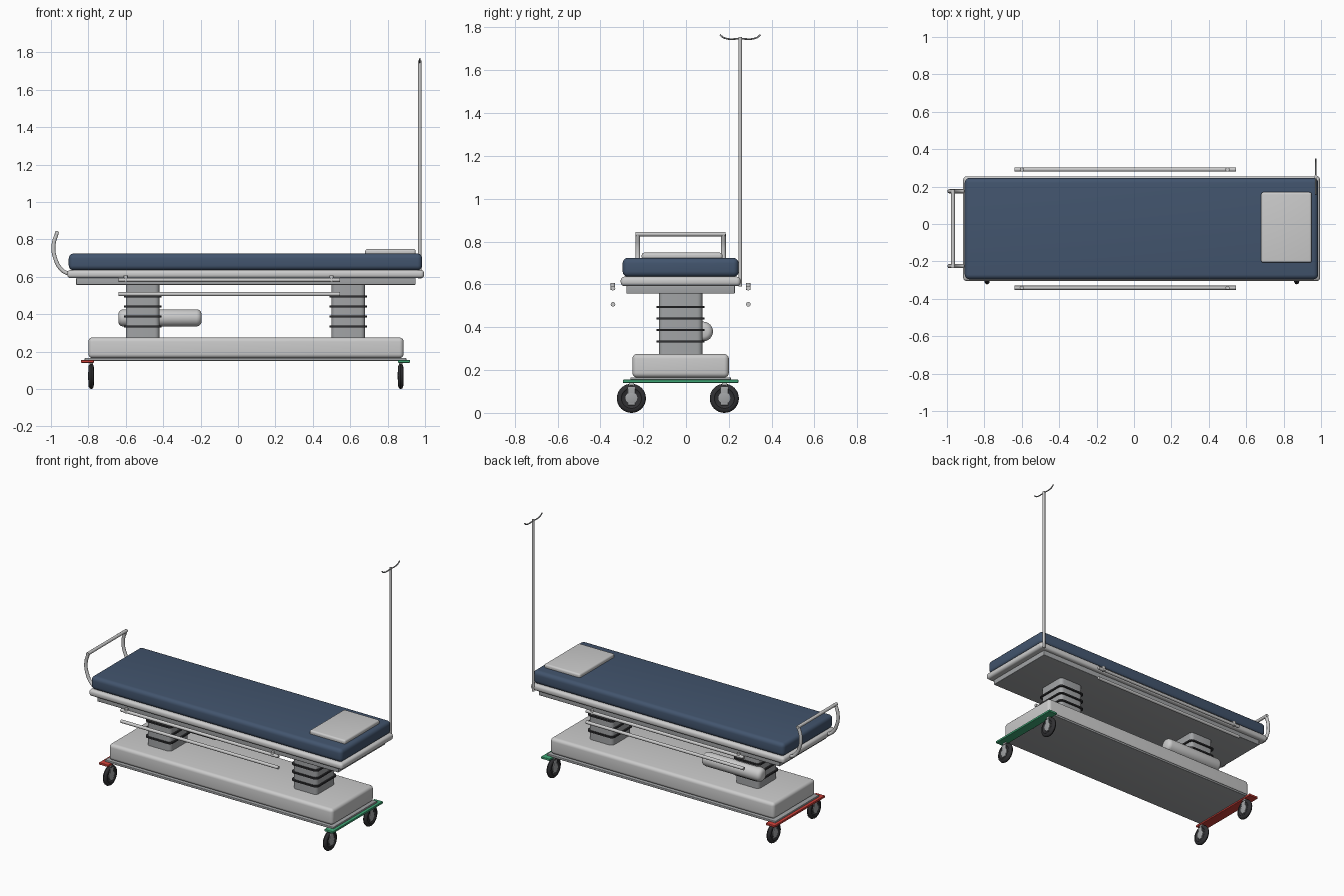
import bpy, bmesh, math
from mathutils import Matrix

if "Cube" in bpy.data.objects:
    bpy.data.objects.remove(bpy.data.objects["Cube"])

YC = -0.025  # lengthwise symmetry line of the trolley


def mat(name, rgb):
    m = bpy.data.materials.new(name)
    m.diffuse_color = (*rgb, 1)
    m.use_nodes = True
    m.node_tree.nodes["Principled BSDF"].inputs["Base Color"].default_value = m.diffuse_color
    return m


BLUE = mat("navy_vinyl", (0.055, 0.09, 0.155))
BLACK = mat("black_rubber", (0.03, 0.03, 0.033))
RED = mat("red_pedal", (0.6, 0.05, 0.04))
GREEN = mat("green_pedal", (0.05, 0.38, 0.18))
WHITE = mat("white_linen", (0.75, 0.75, 0.77))
STEEL = mat("grey_steel", (0.36, 0.37, 0.38))


def finish(ob, material=None):
    if material:
        ob.data.materials.append(material)
    bpy.ops.object.select_all(action='DESELECT')
    ob.select_set(True)
    bpy.context.view_layer.objects.active = ob
    bpy.ops.object.shade_smooth_by_angle(angle=math.radians(40))
    return ob


def from_bmesh(bm, name, material=None):
    me = bpy.data.meshes.new(name)
    bm.to_mesh(me)
    bm.free()
    ob = bpy.data.objects.new(name, me)
    bpy.context.collection.objects.link(ob)
    return finish(ob, material)


def box(name, x, y, z, bevel=0.0, material=None, vertical_only=False):
    """Box from (min, max) ranges, with rounded edges."""
    bm = bmesh.new()
    size = [r[1] - r[0] for r in (x, y, z)]
    mid = [(r[0] + r[1]) / 2 for r in (x, y, z)]
    bmesh.ops.create_cube(bm, size=1, matrix=Matrix.Translation(mid) @ Matrix.Diagonal((*size, 1)))
    if bevel:
        edges = [e for e in bm.edges
                 if not vertical_only or abs(e.verts[0].co.z - e.verts[1].co.z) > 1e-4]
        bmesh.ops.bevel(bm, geom=edges, offset=bevel, segments=5, profile=0.5, affect='EDGES')
    return from_bmesh(bm, name, material)


def lathe_x(name, profile, centre, material=None, n=32):
    """Revolve (x, radius) points about an axis parallel to x."""
    bm = bmesh.new()
    rings = []
    for px, r in profile:
        rings.append([bm.verts.new((centre[0] + px,
                                    centre[1] + r * math.cos(2 * math.pi * i / n),
                                    centre[2] + r * math.sin(2 * math.pi * i / n))) for i in range(n)])
    for a, b in zip(rings, rings[1:]):
        for i in range(n):
            j = (i + 1) % n
            bm.faces.new((a[i], a[j], b[j], b[i]))
    bm.faces.new(rings[0])
    bm.faces.new(rings[-1])
    bmesh.ops.recalc_face_normals(bm, faces=bm.faces)
    return from_bmesh(bm, name, material)


def tube(name, points, radius, smooth=False, material=None):
    """Round bar along a path."""
    cu = bpy.data.curves.new(name, 'CURVE')
    cu.dimensions = '3D'
    cu.bevel_depth = radius
    cu.bevel_resolution = 3
    cu.use_fill_caps = True
    if smooth:
        sp = cu.splines.new('BEZIER')
        sp.bezier_points.add(len(points) - 1)
        for p, co in zip(sp.bezier_points, points):
            p.co = co
            p.handle_left_type = p.handle_right_type = 'AUTO'
    else:
        sp = cu.splines.new('POLY')
        sp.points.add(len(points) - 1)
        for p, co in zip(sp.points, points):
            p.co = (*co, 1)
    ob = bpy.data.objects.new(name, cu)
    bpy.context.collection.objects.link(ob)
    bpy.ops.object.select_all(action='DESELECT')
    ob.select_set(True)
    bpy.context.view_layer.objects.active = ob
    bpy.ops.object.convert(target='MESH')
    return finish(bpy.context.object, material)


def span(half):
    return (YC - half, YC + half)


# Bed top: mattress, pillow, rounded frame and lower deck
box("mattress", (-0.905, 0.985), span(0.271), (0.635, 0.724), 0.026, BLUE)
box("pillow", (0.68, 0.95), (-0.207, 0.17), (0.715, 0.748), 0.012, WHITE)
box("bed_frame", (-0.913, 0.995), span(0.28), (0.592, 0.636), 0.018)
box("lower_deck", (-0.865, 0.95), span(0.253), (0.557, 0.594), 0.004, STEEL)

# Base cover and plate
box("base_cover", (-0.80, 0.885), span(0.225), (0.165, 0.275), 0.022)
box("base_plate", (-0.82, 0.90), span(0.235), (0.15, 0.166), 0.004, STEEL)

# Lifting columns with dark bellows rings
for label, cx in (("foot", -0.51), ("head", 0.59)):
    box(f"{label}_column", (cx - 0.09, cx + 0.09), span(0.102), (0.27, 0.56), 0.025, STEEL, True)
    for i, z in enumerate((0.333, 0.387, 0.441, 0.495)):
        box(f"{label}_column_ring_{i}", (cx - 0.1, cx + 0.1), span(0.112), (z - 0.005, z + 0.005),
            0.025, BLACK, True)

# Horizontal cylinder beside the foot column
cyl = [(0, 0.024), (0.005, 0.035), (0.014, 0.043), (0.026, 0.046),
       (0.419, 0.046), (0.431, 0.043), (0.44, 0.035), (0.445, 0.024)]
lathe_x("gas_cylinder", cyl, (-0.64, 0.08, 0.38))

# Castors and brake pedals
tire = [(-0.009, 0.04), (-0.014, 0.047), (-0.013, 0.057), (-0.008, 0.065), (0, 0.068),
        (0.008, 0.065), (0.013, 0.057), (0.014, 0.047), (0.009, 0.04)]
hub = [(-0.016, 0.02), (-0.014, 0.028), (0.014, 0.028), (0.016, 0.02)]
for end, wx in (("foot", -0.785), ("head", 0.87)):
    for side, wy in (("front", YC - 0.217), ("back", YC + 0.217)):
        wy -= 0.013
        lathe_x(f"{end}_{side}_tire", tire, (wx, wy, 0.068), BLACK)
        lathe_x(f"{end}_{side}_hub", hub, (wx, wy, 0.07), STEEL, 16)
        box(f"{end}_{side}_fork", (wx - 0.015, wx + 0.015), (wy - 0.018, wy + 0.018),
            (0.035, 0.122), 0.004, STEEL)
        box(f"{end}_{side}_stem", (wx - 0.01, wx + 0.01), (wy - 0.012, wy + 0.012), (0.12, 0.155))
box("red_brake_pedal", (-0.84, -0.77), span(0.27), (0.14, 0.155), 0.004, RED)
box("green_brake_pedal", (0.855, 0.92), span(0.27), (0.14, 0.155), 0.004, GREEN)

# Folded side rails with pivot stubs
for side, s in (("front", -1), ("back", 1)):
    y = YC + s * 0.316
    for level, z in (("upper", 0.583), ("lower", 0.507)):
        tube(f"{side}_{level}_rail", [(-0.64, y, z), (0.545, y, z)], 0.011)
    for i, x in enumerate((-0.6, 0.5)):
        tube(f"{side}_rail_stub_{i}", [(x, y, 0.573), (x, y, 0.606)], 0.011)

# Push handle at the foot end
for side, y in (("front", YC - 0.2), ("back", YC + 0.2)):
    tube(f"{side}_handle_arm", [(-0.89, y, 0.61), (-0.94, y, 0.635), (-0.978, y, 0.70),
                                (-0.986, y, 0.77), (-0.968, y, 0.835)], 0.011, True)
tube("handle_bar", [(-0.968, YC - 0.21, 0.835), (-0.968, YC + 0.21, 0.835)], 0.011)

# Drip pole with double hook at the head corner
px, py = 0.972, 0.253
tube("drip_pole", [(px, py, 0.59), (px, py, 1.755)], 0.009)
tube("drip_hook", [(px, py - 0.095, 1.766), (px, py - 0.075, 1.751), (px, py, 1.747),
                   (px, py + 0.075, 1.751), (px, py + 0.095, 1.766)], 0.004, True, STEEL)
